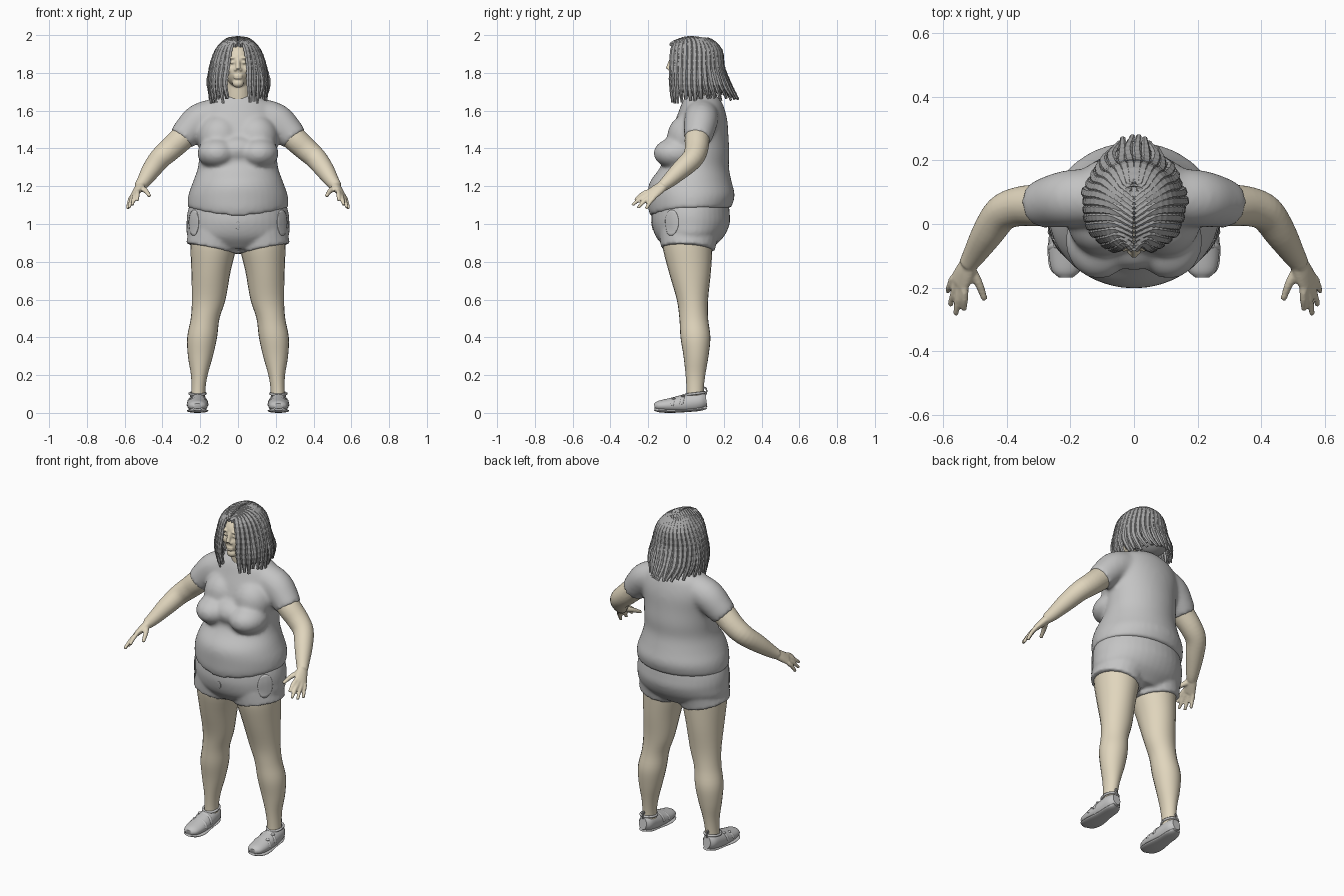
import bpy, bmesh, math, random
from mathutils import Vector, Matrix

random.seed(4)
if "Cube" in bpy.data.objects:
    bpy.data.objects.remove(bpy.data.objects["Cube"])


def material(name, rgb):
    m = bpy.data.materials.new(name)
    m.use_nodes = True
    m.diffuse_color = (*rgb, 1)
    m.node_tree.nodes["Principled BSDF"].inputs["Base Color"].default_value = (*rgb, 1)
    return m


SKIN = material("warm skin", (.75, .67, .51))
CLOTH = material("grey cloth", (.55, .55, .55))
HAIR = material("grey hair", (.38, .38, .38))


def spline(rows, steps):
    """Smooth in-between rows (Catmull-Rom) through the given rows."""
    r = [Vector(v) for v in rows]
    r = [r[0] * 2 - r[1]] + r + [r[-1] * 2 - r[-2]]
    out = []
    for a, b, c, d in zip(r, r[1:], r[2:], r[3:]):
        for k in range(steps):
            t = k / steps
            out.append((b * 2 + (c - a) * t + (a * 2 - b * 5 + c * 4 - d) * t ** 2
                        + (b * 3 - a - c * 3 + d) * t ** 3) * .5)
    return out + [r[-2]]


def loft(bm, rows, sides=24, steps=4, flat=False, up=(0, -1, 0), ribs=0):
    """Skin elliptical rings; each row is x, y, z, side radius, up radius."""
    pts = spline(rows, steps)
    up, rings = Vector(up), []
    for i, p in enumerate(pts):
        ahead, behind = pts[min(i + 1, len(pts) - 1)], pts[max(i - 1, 0)]
        t = Vector((0, 0, 1)) if flat else Vector((ahead - behind)[:3])
        side = t.cross(up).normalized()
        u = side.cross(t).normalized()
        k = 1 - ribs * (i % 2)
        ring = []
        for j in range(sides):
            a = math.tau * j / sides
            ring.append(bm.verts.new(Vector(p[:3]) + side * (p[3] * k * math.cos(a))
                                     + u * (p[4] * k * math.sin(a))))
        rings.append(ring)
    for lo, hi in zip(rings, rings[1:]):
        for j in range(sides):
            n = (j + 1) % sides
            bm.faces.new((lo[j], lo[n], hi[n], hi[j]))
    bm.faces.new(rings[0][::-1])
    bm.faces.new(rings[-1])


def tube(bm, rows, **kw):
    """Round loft; each row is x, y, z, radius."""
    loft(bm, [(*r, r[3]) for r in rows], **kw)


def blob(bm, loc, radii):
    bmesh.ops.create_icosphere(bm, subdivisions=4, radius=1,
                               matrix=Matrix.LocRotScale(Vector(loc), None, Vector(radii)))


def finish(name, bm, mat, voxel=0, relax=0, smooth=True):
    """Turn the bmesh into an object, optionally fused into one soft skin."""
    bmesh.ops.recalc_face_normals(bm, faces=bm.faces)
    me = bpy.data.meshes.new(name)
    bm.to_mesh(me)
    bm.free()
    me.materials.append(mat)
    for p in me.polygons:
        p.use_smooth = smooth
    if smooth and not voxel:
        me.set_sharp_from_angle(angle=math.radians(50))
    ob = bpy.data.objects.new(name, me)
    bpy.context.collection.objects.link(ob)
    if voxel:
        m = ob.modifiers.new("fuse", "REMESH")
        m.mode, m.voxel_size, m.use_smooth_shade = "VOXEL", voxel, True
        s = ob.modifiers.new("relax", "SMOOTH")
        s.factor, s.iterations = .5, relax
    return ob


SIDES = ((1, "left"), (-1, "right"))

# Shirt: torso, bust and sleeves fused together, hem dipping at the front
bm = bmesh.new()
loft(bm, [(0, .025, 1.085, .268, .215), (0, .028, 1.15, .264, .23), (0, .025, 1.22, .24, .218),
          (0, .045, 1.3, .212, .182), (0, .06, 1.38, .207, .17), (0, .07, 1.46, .207, .155),
          (0, .08, 1.54, .215, .14), (0, .085, 1.6, .205, .122), (0, .085, 1.645, .175, .105),
          (0, .08, 1.685, .1, .078)], sides=40, flat=True)
for v in bm.verts:
    if v.co.z < 1.14:
        v.co.z -= .05 * max(0, -v.co.y / .2) ** 2
blob(bm, (0, -.03, 1.39), (.13, .115, .085))
for s, _ in SIDES:
    blob(bm, (s * .11, -.052, 1.375), (.105, .12, .082))
    blob(bm, (s * .095, .01, 1.46), (.115, .11, .12))
    tube(bm, [(s * .1, .085, 1.58, .09), (s * .2, .08, 1.55, .09),
              (s * .26, .07, 1.495, .082), (s * .3, .06, 1.45, .073)])
finish("shirt", bm, CLOTH, .011, 12)

# Shorts: hips and two tilted leg openings
bm = bmesh.new()
loft(bm, [(0, .025, 1.12, .25, .2), (0, .025, 1.06, .268, .206), (0, .025, 1, .272, .206),
          (0, .02, .93, .262, .178), (0, .015, .87, .16, .12)], sides=40, flat=True)
for s, _ in SIDES:
    loft(bm, [(s * .11, .025, 1.03, .14, .17), (s * .122, .015, .95, .14, .158),
              (s * .139, .01, .868, .139, .143)])
shorts = finish("shorts", bm, CLOTH, .01, 4)

# Side pockets and fly laid on the shorts
for name, loc, w, h in (("left_pocket", (.25, -.09, 1.01), .05, .07),
                        ("right_pocket", (-.25, -.09, 1.01), .05, .07),
                        ("fly", (0, -.2, .985), .012, .025)):
    bm = bmesh.new()
    bmesh.ops.create_grid(bm, x_segments=10, y_segments=10, size=1)
    across = Vector((loc[1], -loc[0], 0)).normalized()
    for v in bm.verts:
        x, y = v.co.x, v.co.y
        v.co = Vector(loc) + across * (w * x * math.sqrt(1 - y * y / 2)) \
            + Vector((0, 0, h * y * math.sqrt(1 - x * x / 2)))
    patch = finish(name, bm, CLOTH)
    wrap = patch.modifiers.new("wrap", "SHRINKWRAP")
    wrap.target, wrap.offset = shorts, .003
    patch.modifiers.new("thickness", "SOLIDIFY").thickness = .006

# Head: skull, jaw, neck and facial forms
bm = bmesh.new()
blob(bm, (0, .04, 1.87), (.082, .125, .1))
blob(bm, (0, -.003, 1.81), (.067, .084, .085))
blob(bm, (0, -.058, 1.745), (.03, .026, .024))
loft(bm, [(0, .08, 1.56, .09, .08), (0, .062, 1.66, .075, .073), (0, .045, 1.76, .064, .062)], flat=True)
tube(bm, [(0, -.078, 1.872, .01), (0, -.088, 1.845, .011), (0, -.096, 1.82, .013)])
for z in (1.785, 1.774):
    blob(bm, (0, -.08, z), (.024, .011, .007))
for s, _ in SIDES:
    blob(bm, (s * .013, -.086, 1.817), (.009, .01, .008))
    blob(bm, (s * .032, -.073, 1.88), (.026, .014, .008))
    blob(bm, (s * .04, -.052, 1.82), (.025, .025, .025))
    blob(bm, (s * .031, -.074, 1.855), (.014, .01, .007))
finish("head", bm, SKIN, .005, 3)

for s, side in SIDES:
    # Arm, palm, fingers and thumb
    bm = bmesh.new()
    tube(bm, [(s * .2, .078, 1.545, .06), (s * .29, .06, 1.46, .066), (s * .36, .055, 1.395, .062),
              (s * .415, .033, 1.345, .057), (s * .46, -.03, 1.285, .05),
              (s * .5, -.095, 1.225, .037), (s * .522, -.128, 1.198, .029)])
    spread = Vector((s * .6, .6, -.53))
    palm = Vector((s * .549, -.187, 1.155))
    loft(bm, [(s * .51, -.11, 1.21, .024, .028), (s * .53, -.15, 1.182, .021, .036),
              (*palm, .015, .04)], up=spread)
    tips = ((.533, -.27, 1.125), (.56, -.285, 1.1), (.577, -.255, 1.085), (.585, -.212, 1.08))
    for i, tip in enumerate(tips):
        knuckle = palm + spread * (-.03 + .02 * i)
        end = Vector((s * tip[0], tip[1], tip[2]))
        mid = knuckle.lerp(end, .5) + Vector((0, 0, .006))
        tube(bm, [(*knuckle, .013), (*mid, .0115), (*end, .009)], sides=10)
    tube(bm, [(s * .515, -.14, 1.192, .018), (s * .488, -.185, 1.175, .014),
              (s * .468, -.238, 1.148, .01)], sides=10)
    finish(side + "_arm", bm, SKIN, .006, 3)

    # Leg
    bm = bmesh.new()
    loft(bm, [(s * .13, .01, .95, .12, .13), (s * .13, .008, .88, .122, .132),
              (s * .143, .02, .75, .104, .112), (s * .155, .034, .6, .089, .083),
              (s * .174, .041, .5, .076, .076), (s * .19, .05, .4, .079, .079),
              (s * .199, .053, .3, .066, .066), (s * .205, .05, .2, .044, .052),
              (s * .21, .048, .12, .037, .045), (s * .212, .048, .05, .04, .046)], flat=True)
    finish(side + "_leg", bm, SKIN)

    # Shoe upper with a flat underside
    bm = bmesh.new()
    x = s * .214
    loft(bm, [(x, -.168, .036, .022, .014), (x, -.145, .037, .044, .027), (x, -.09, .04, .054, .037),
              (x, -.03, .045, .053, .047), (x, .03, .054, .049, .052),
              (x, .08, .062, .043, .046), (x, .108, .066, .025, .034)], up=(0, 0, 1))
    for v in bm.verts:
        v.co.z = max(v.co.z, .014)
    finish(side + "_shoe", bm, CLOTH)

    # Sole, lifting slightly at the heel
    bm = bmesh.new()
    loft(bm, [(x, -.165, .022, .024, .01), (x, -.14, .014, .05, .011), (x, -.08, .011, .057, .011),
              (x, .0, .014, .046, .01), (x, .07, .02, .042, .01),
              (x, .108, .03, .024, .01)], up=(0, 0, 1))
    finish(side + "_sole", bm, CLOTH)

    # Instep straps with buckles, ankle rim and heel loop
    bm = bmesh.new()
    arc = [math.pi * k / 8 for k in range(9)]
    for y, w, z, h in ((-.075, .054, .04, .04), (-.025, .053, .046, .049)):
        loft(bm, [(x + w * math.cos(a), y + .012 * math.sin(a), z + h * math.sin(a), .004, .009)
                  for a in arc], sides=8, steps=2, up=(0, 1, .01))
        blob(bm, (x + s * .03, y + .01, z + h * .87), (.011, .011, .006))
    ring = [math.tau * k / 16 for k in range(17)]
    tube(bm, [(x + .042 * math.cos(a), .05 + .05 * math.sin(a), .102 + .006 * math.sin(a), .007)
              for a in ring], sides=8, steps=2, up=(0, 0, 1))
    tube(bm, [(x, .1 + .009 * math.cos(a), .115 + .02 * math.sin(a), .004)
              for a in ring], sides=6, steps=1, up=(1, 0, 0))
    finish(side + "_shoe_straps", bm, CLOTH)

# Hair: inner mass under the locks
bm = bmesh.new()
blob(bm, (0, .075, 1.86), (.115, .125, .124))
blob(bm, (0, .125, 1.785), (.118, .09, .1))
finish("hair_base", bm, HAIR)

# Hair: ribbed locks falling from a centre parting
LOCKS = 16
for s, side in SIDES:
    bm = bmesh.new()
    for layer, shrink in ((0, 1), (1, .9)):
        for i in range(LOCKS):
            k = (i + layer * .5) / (LOCKS - .5)
            a = math.radians(-66 + 156 * k)
            c, d = s * math.cos(a) * shrink, math.sin(a) * shrink
            y = -.082 + .222 * k
            front, back = max(-d, 0), max(d, 0)
            drop = random.uniform(-.012, .02) + .025 * layer
            wave = random.uniform(-.006, .006)
            # Tips gather inward and sweep backward
            loft(bm, [(s * .005, y, 1.988 - 2.9 * (y - .03) ** 2 - .01 * layer, .014, .007),
                      (c * .064, .05 + d * .085 - front * .035, 1.973 - .012 * layer - front * .014, .017, .009),
                      (c * .114, .06 + d * .125 - front * .02, 1.92, .019, .01),
                      (c * .145, .06 + d * .138 - front * .012, 1.83, .019, .011),
                      (c * .158 + wave, .06 + d * .152 + back * .022, 1.74, .017, .011),
                      (c * (.145 - .03 * back) - wave, .065 + d * .15 + back * .062,
                       1.648 + drop + back * .012, .009, .006)],
                 sides=6, steps=6, up=(c, d, .6), ribs=.15)
    finish(side + "_hair_locks", bm, HAIR, smooth=False)
